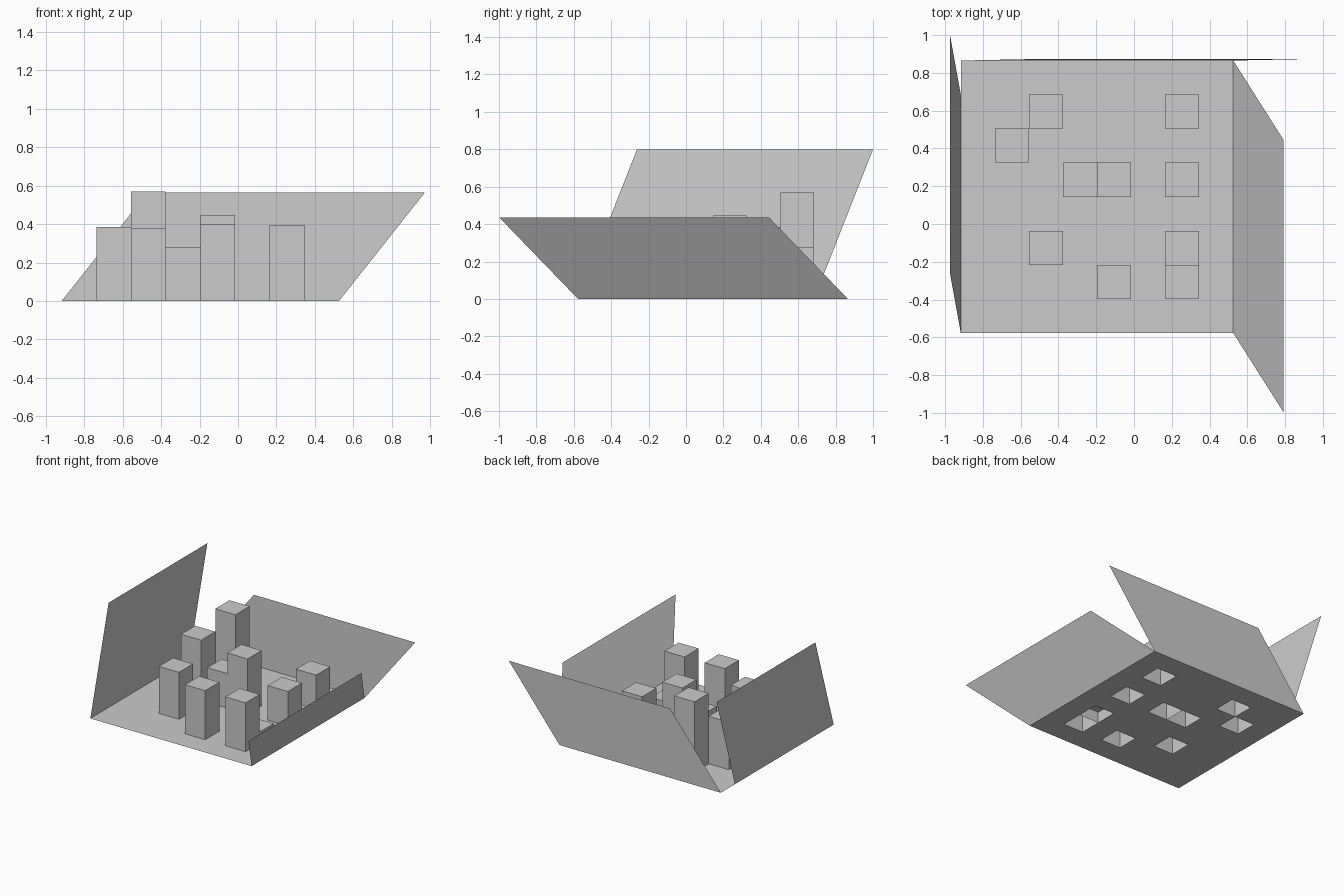
import bpy, bmesh
from mathutils import Matrix, Vector

if "Cube" in bpy.data.objects:
    bpy.data.objects.remove(bpy.data.objects["Cube"])

X0, Y0, N = -0.917, -0.577, 8      # floor corner, cells per side
CELL = 0.1803
SIDE = N * CELL
X1, Y1 = X0 + SIDE, Y0 + SIDE

# (column, row) cell -> tower height
TOWERS = {(2, 6): 0.57, (6, 6): 0.275, (1, 5): 0.385, (3, 4): 0.28, (4, 4): 0.447,
          (6, 4): 0.28, (2, 2): 0.38, (6, 2): 0.09, (4, 1): 0.397, (6, 1): 0.395}


def finish(bm, name):
    mesh = bpy.data.meshes.new(name)
    bm.to_mesh(mesh)
    bm.free()
    obj = bpy.data.objects.new(name, mesh)
    bpy.context.collection.objects.link(obj)
    return obj


def flap(name, start, end, lean):
    """Sheared panel: a floor edge swept along a lean vector."""
    bm = bmesh.new()
    a, b, d = Vector(start), Vector(end), Vector(lean)
    bm.faces.new([bm.verts.new(p) for p in (a, b, b + d, a + d)])
    return finish(bm, name)


# Floor sheet with an opening under every tower
bm = bmesh.new()
bmesh.ops.create_grid(bm, x_segments=N, y_segments=N, size=SIDE / 2,
                      matrix=Matrix.Translation((X0 + SIDE / 2, Y0 + SIDE / 2, 0)))
holes = []
for f in bm.faces:
    c = f.calc_center_median()
    if (int((c.x - X0) / CELL), int((c.y - Y0) / CELL)) in TOWERS:
        holes.append(f)
bmesh.ops.delete(bm, geom=holes, context='FACES')
finish(bm, "floor")

# Hollow square towers, open underneath
for k, ((i, j), h) in enumerate(TOWERS.items(), 1):
    bm = bmesh.new()
    centre = (X0 + (i + 0.5) * CELL, Y0 + (j + 0.5) * CELL, h / 2)
    bmesh.ops.create_cube(bm, size=1, matrix=Matrix.Translation(centre)
                          @ Matrix.Diagonal((CELL, CELL, h, 1)))
    bm.normal_update()
    bmesh.ops.delete(bm, geom=[f for f in bm.faces if f.normal.z < -0.5], context='FACES')
    finish(bm, f"tower_{k}")

# Leaning side panels
flap("left_flap", (X0, Y0, 0), (X0, Y1 - CELL, 0), (-0.057, 0.315, 0.8))
flap("right_flap", (X1, Y1, 0), (X1, Y0, 0), (0.267, -0.421, 0.435))
flap("back_flap", (X0, Y1, 0), (X1, Y1, 0), (0.447, 0.009, 0.565))
